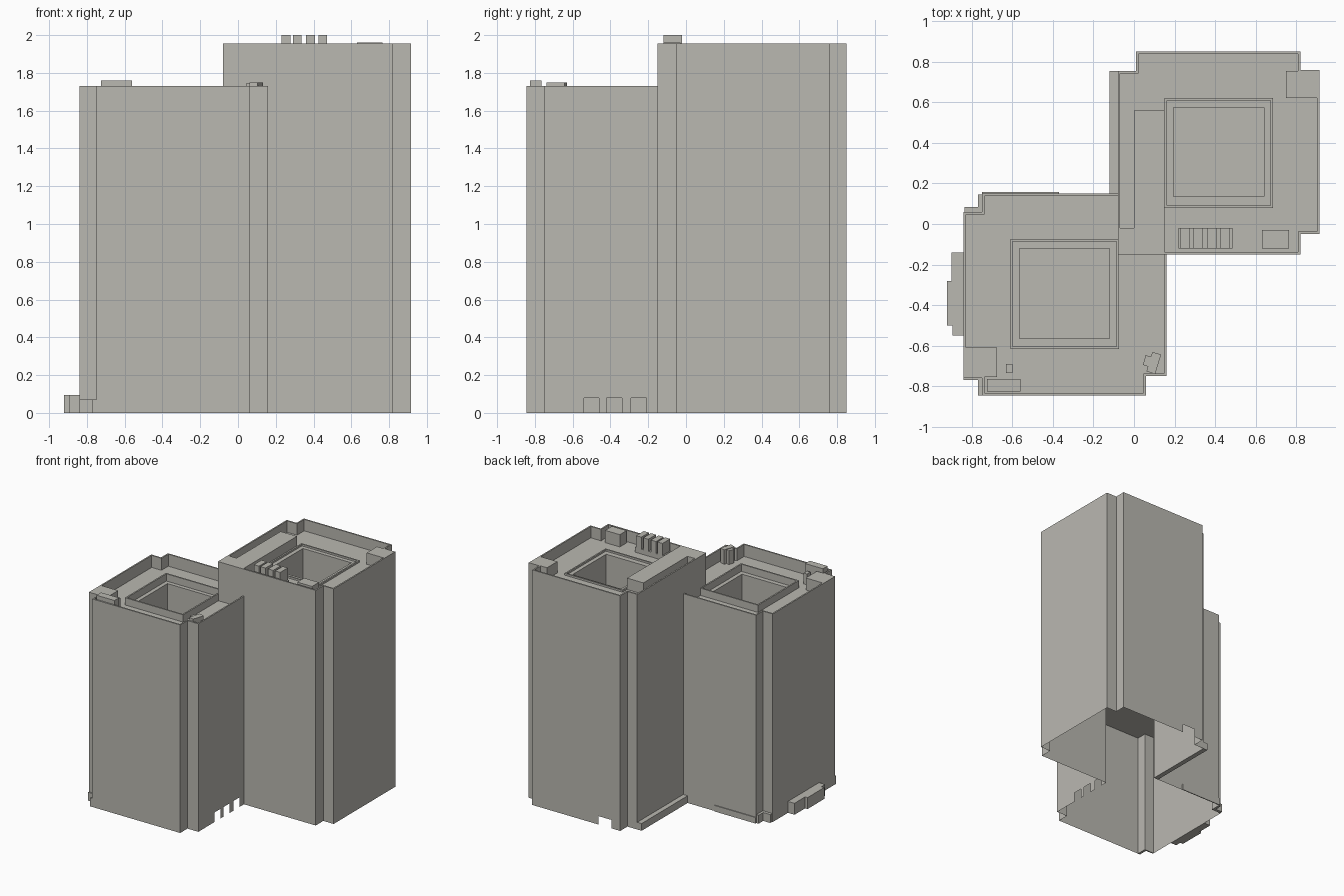
import bpy, bmesh
from math import radians
from mathutils import Vector, Matrix

cube = bpy.data.objects.get("Cube")
if cube:
    bpy.data.objects.remove(cube, do_unlink=True)

concrete = bpy.data.materials.new("warm grey concrete")
concrete.use_nodes = True
colour = (0.49, 0.48, 0.44, 1)
concrete.diffuse_color = colour
concrete.node_tree.nodes["Principled BSDF"].inputs["Base Color"].default_value = colour


def finish(name, bm):
    mesh = bpy.data.meshes.new(name)
    bm.to_mesh(mesh)
    bm.free()
    mesh.materials.append(concrete)
    ob = bpy.data.objects.new(name, mesh)
    bpy.context.collection.objects.link(ob)
    return ob


def box(name, x0, x1, y0, y1, z0, z1, turn=0):
    bm = bmesh.new()
    bmesh.ops.create_cube(bm, size=1)
    size = Matrix.Diagonal((x1 - x0, y1 - y0, z1 - z0, 1))
    place = Matrix.Translation(((x0 + x1) / 2, (y0 + y1) / 2, (z0 + z1) / 2))
    bm.transform(place @ Matrix.Rotation(radians(turn), 4, "Z") @ size)
    return finish(name, bm)


def add_face(bm, points):
    return bm.faces.new([bm.verts.new(p) for p in points])


def edges_of(loop):
    return [(Vector(p), Vector(loop[(i + 1) % len(loop)])) for i, p in enumerate(loop)]


def rect(x0, x1, y0, y1):
    return [(x0, y0), (x1, y0), (x1, y1), (x0, y1)]


def wall(bm, p, q, z0, z1, openings=()):
    """Upright panel from p to q, with openings (start, end, height) at its foot."""
    d = (q - p).normalized()
    foot = [(*p, z0)]
    for s, e, h in openings:
        a, b = p + d * s, p + d * e
        foot += [(*a, z0), (*a, z0 + h), (*b, z0 + h), (*b, z0)]
    add_face(bm, foot + [(*q, z0), (*q, z1), (*p, z1)])


def inset_loop(loop, thick):
    """Move each side of a right-angled loop inwards by its own thickness."""
    sides = edges_of(loop)
    normals = [Vector((-(q - p).y, (q - p).x)).normalized() for p, q in sides]
    result = []
    for i, p in enumerate(loop):
        n0, n1 = normals[i - 1], normals[i]
        move = n1 * thick[i]
        if abs(n0.dot(n1)) < 0.5:
            move += n0 * thick[i - 1]
        result.append(Vector(p) + move)
    return result


def rim(name, loop, thick, z0, z1, outside=False):
    """Cap and inner faces of a parapet or kerb."""
    bm = bmesh.new()
    inner = inset_loop(loop, thick)
    for i, ((p, q), (a, b)) in enumerate(zip(edges_of(loop), edges_of(inner))):
        if thick[i] == 0:
            continue
        add_face(bm, [(*p, z1), (*q, z1), (*b, z1), (*a, z1)])
        wall(bm, b, a, z0, z1)
        if outside:
            wall(bm, p, q, z0, z1)
    return finish(name, bm)


def deck(name, loop, hole, z):
    bm = bmesh.new()
    for path in (loop, hole):
        vs = [bm.verts.new((x, y, z)) for x, y in path]
        for i, v in enumerate(vs):
            bm.edges.new((v, vs[(i + 1) % len(vs)]))
    bmesh.ops.triangle_fill(bm, use_beauty=True, edges=bm.edges[:], normal=(0, 0, 1))
    for f in bm.faces:
        f.normal_update()
        if f.normal.z < 0:
            f.normal_flip()
    return finish(name, bm)


def tower(name, loop, top, deck_z, feet, openings, thick, kerb, shaft, kerb_h):
    # Outer walls; a foot of None means no wall on that side
    bm = bmesh.new()
    for i, (p, q) in enumerate(edges_of(loop)):
        if feet[i] is not None:
            wall(bm, p, q, feet[i], top, openings.get(i, ()))
    finish(name + "_walls", bm)
    # Roof with parapet, kerb and light shaft
    rim(name + "_parapet", loop, thick, deck_z, top)
    deck(name + "_roof_deck", loop, rect(*shaft), deck_z)
    rim(name + "_shaft_kerb", rect(*kerb), [0.012] * 4, deck_z, deck_z + kerb_h, True)
    bm = bmesh.new()
    for p, q in edges_of(rect(*shaft)):
        wall(bm, q, p, FLOOR, deck_z)
    finish(name + "_light_shaft", bm)
    # Inner floor closing the hollow shell
    bm = bmesh.new()
    add_face(bm, [(x, y, FLOOR) for x, y in reversed(loop)])
    finish(name + "_inner_floor", bm)


FLOOR = 1.05
LOW_TOP, LOW_DECK = 1.73, 1.63
HIGH_TOP, HIGH_DECK = 1.955, 1.86
RIM = 0.012

# Lower tower
low_loop = [(-.75, -.845), (.06, -.845), (.06, -.75), (.16, -.75), (.16, -.15), (-.08, -.15),
            (-.08, .15), (-.75, .15), (-.75, .06), (-.84, .06), (-.84, -.76), (-.75, -.76)]
low_feet = [0] * 12
low_rim = [RIM] * 12
for side in (4, 5):
    low_feet[side], low_rim[side] = None, 0
doors = [(.21, .29, .08), (.33, .41, .08), (.46, .54, .08)]
tower("low_tower", low_loop, LOW_TOP, LOW_DECK, low_feet, {3: doors}, low_rim,
      (-.61, -.075, -.615, -.075), (-.565, -.12, -.565, -.12), .06)

# Higher tower, whose walls start at the lower roof where the two meet
high_loop = [(-.08, -.15), (.16, -.15), (.82, -.15), (.82, -.05), (.915, -.05), (.915, .76),
             (.82, .76), (.82, .85), (.01, .85), (.01, .755), (-.08, .755), (-.08, .15)]
high_feet = [0] * 12
high_feet[0] = high_feet[11] = LOW_DECK
tower("high_tower", high_loop, HIGH_TOP, HIGH_DECK, high_feet, {7: [(.61, .73, .07)]},
      [RIM] * 12, (.15, .685, .08, .62), (.195, .64, .135, .575), .015)

# Roof blocks on the higher tower
box("high_roof_block", 0, .15, -.14, .56, HIGH_DECK, HIGH_TOP)
box("high_roof_front_strip", -.075, .15, -.145, -.02, HIGH_DECK, HIGH_TOP)
box("high_roof_corner_block", .75, .91, .62, .755, HIGH_DECK, HIGH_TOP)
box("vent_base", .22, .485, -.12, -.02, HIGH_DECK, 1.9)
for i, x in enumerate((.23, .29, .36, .425)):
    box(f"vent_{i + 1}", x, x + .047, -.12, -.02, 1.9, 2)
box("high_roof_unit", .63, .765, -.12, -.03, HIGH_DECK, 1.962)

# Roof blocks on the lower tower
box("low_roof_corner_block", -.83, -.675, -.755, -.61, LOW_DECK, LOW_TOP)
box("low_roof_unit", -.725, -.56, -.825, -.765, LOW_DECK, 1.76)
box("low_roof_small_unit", -.63, -.6, -.735, -.69, LOW_DECK, 1.72)
box("low_roof_turned_unit", .075, .12, -.735, -.635, LOW_DECK, 1.75, -17)
box("low_roof_turned_step", .05, .08, -.7, -.65, LOW_DECK, 1.745, -17)

# Low blocks at the foot of the walls
for i, (out, y0, y1) in enumerate([(-.895, -.55, -.5), (-.922, -.5, -.28), (-.9, -.28, -.14)]):
    box(f"entrance_block_{i + 1}", out, -.84, y0, y1, 0, .095)
box("side_plinth", -.12, -.08, .15, .755, 0, .06)
box("back_plinth", -.75, -.37, .15, .157, 0, .05)
box("front_corner_foot_side", -.84, -.75, -.77, -.76, 0, .07)
box("front_corner_foot", -.77, -.75, -.845, -.76, 0, .07)
box("back_corner_foot_side", -.835, -.75, .06, .085, 0, .07)
box("back_corner_foot", -.77, -.75, .06, .145, 0, .07)
